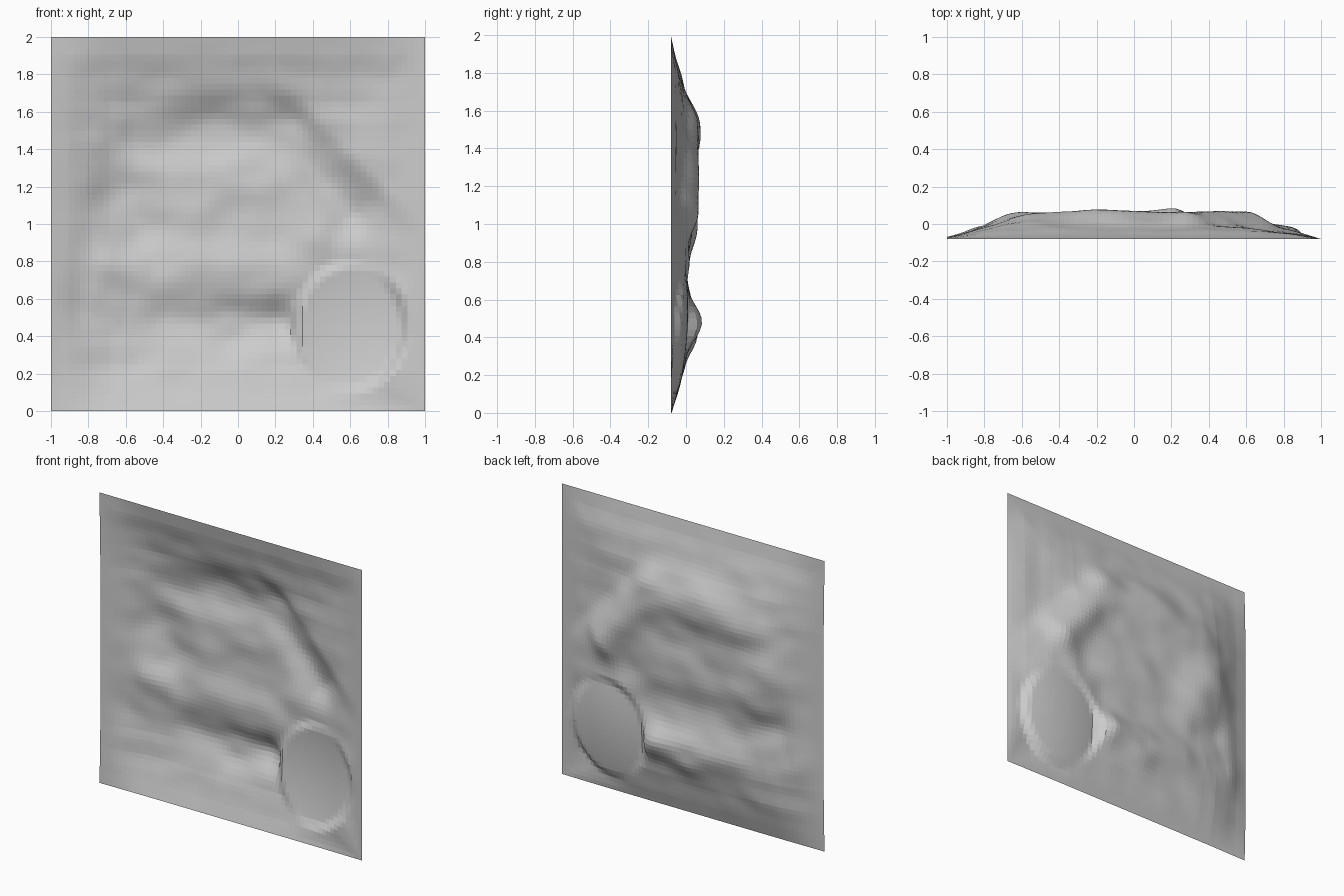
import bpy, bmesh, math
from mathutils import Vector, noise

if "Cube" in bpy.data.objects:
    bpy.data.objects.remove(bpy.data.objects["Cube"])

N = 64  # quads along each side of the square sheet


def profile(points, t):
    """Interpolated value along a short list of (position, value)."""
    for (a, u), (b, v) in zip(points, points[1:]):
        if t <= b:
            return u + (v - u) * (t - a) / (b - a)
    return points[-1][1]


def pull(y, x, z, a, b, ya, yb, width):
    """Pull depth y towards a line running from a (depth ya) to b (depth yb)."""
    p, a, b = Vector((x, z)), Vector(a), Vector(b)
    d = b - a
    t = max(0, min(1, (p - a).dot(d) / max(d.length_squared, 1e-9)))
    w = math.exp(-((p - a - d * t).length / width) ** 2)
    return y + (ya + (yb - ya) * t - y) * w


def smooth(t):
    t = max(0, min(1, t))
    return t * t * (3 - 2 * t)


ACROSS = [(-1, 0.1), (-0.9, 0.3), (-0.8, 0.6), (-0.68, 0.9), (-0.55, 1),
          (0.5, 0.95), (0.7, 0.75), (0.87, 0.4), (1, 0)]
UP = [(0, 0.04), (0.1, 0.35), (0.25, 0.75), (0.4, 1), (1.5, 1),
      (1.65, 0.85), (1.8, 0.5), (1.9, 0.2), (2, 0)]

# start, end, depth at start, depth at end, width
FEATURES = [
    ((-0.7, 0.78), (-0.55, 0.76), -0.025, -0.015, 0.12),  # left groove
    ((-0.78, 0.57), (-0.6, 0.52), -0.01, 0.015, 0.11),    # left lip
    ((-0.35, 0.78), (0.25, 0.75), 0.0, 0.0, 0.13),        # groove below disc
    ((0.45, 1.1), (0.42, 0.9), 0.015, 0.005, 0.1),        # hollow right of disc
    ((-0.2, 1.22), (0.2, 1.3), 0.03, 0.025, 0.1),         # hollow above disc
    ((-0.05, 1.05), (0.15, 1.05), 0.035, 0.035, 0.17),    # central disc
    ((-0.58, 1.15), (-0.5, 1.0), 0.065, 0.06, 0.17),      # left swelling
    ((-0.52, 1.42), (-0.15, 1.48), 0.06, 0.075, 0.13),    # upper crest, left
    ((-0.15, 1.48), (0.25, 1.48), 0.075, 0.065, 0.13),    # upper crest, right
    ((0.25, 1.48), (0.6, 1.06), 0.065, 0.07, 0.11),       # slanting right crest
    ((-0.38, 0.5), (-0.05, 0.46), 0.045, 0.06, 0.11),     # lower lip, left
    ((-0.05, 0.46), (0.2, 0.48), 0.06, 0.085, 0.11),      # lower lip, right
]


def depth(x, z):
    # pillow-shaped body
    edge = smooth(min(1 - abs(x), z, 2 - z) / 0.25)
    y = -0.08 + 0.10 * profile(ACROSS, x) * profile(UP, z)
    # lower terrace at the upper right, with a shallow round swelling
    side = smooth((x + z - 1.8) / 0.2) * smooth((z - 0.85) / 0.3)
    side *= 1 - smooth((z - 1.5) / 0.35)
    y -= 0.025 * side * edge
    # crests, grooves and disc
    for f in FEATURES:
        y = pull(y, x, z, *f)
    y += edge * 0.008 * noise.noise(Vector((x * 5, 3.1, z * 7)))
    # ground beyond the round boss falls away
    y -= 0.04 * smooth((x - z * 0.6 - 0.3) / 0.35) * edge * (1 - smooth((z - 0.6) / 0.3))
    # tilted round boss at the lower right, high rim on its lower right side
    d = math.hypot((x - 0.6) / 0.29, (z - 0.45) / 0.335)
    if d < 1.1:
        dome = -0.022 + 0.03 * max(0, 1 - d * d) + 0.05 * (z - 0.45) - 0.02 * (x - 0.6)
        y += (dome - y) * smooth((1.1 - d) / 0.2)
    return max(-0.08, min(0.085, y))


# relief sheet: one open, flat-shaded surface bulging towards the back
bm = bmesh.new()
rows = [[bm.verts.new((x, depth(x, z), z))
         for x in (-1 + 2 * i / N for i in range(N + 1))]
        for z in (2 * j / N for j in range(N + 1))]
for lower, upper in zip(rows, rows[1:]):
    for i in range(N):
        bm.faces.new((lower[i], lower[i + 1], upper[i + 1], upper[i]))
mesh = bpy.data.meshes.new("relief_sheet")
bm.to_mesh(mesh)
bm.free()
sheet = bpy.data.objects.new("relief_sheet", mesh)
bpy.context.collection.objects.link(sheet)
